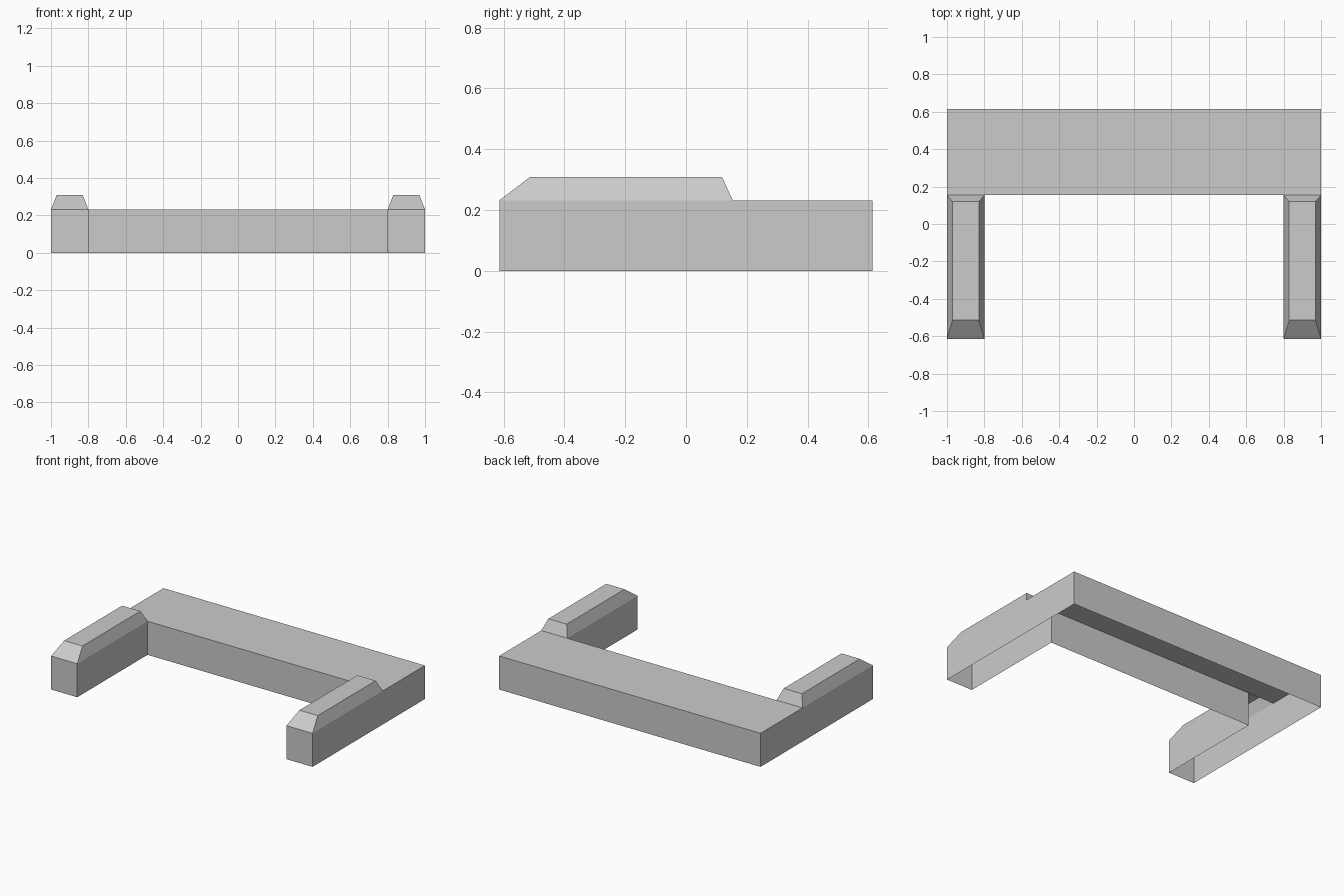
import bpy
import bmesh

cube = bpy.data.objects.get("Cube")
if cube:
    bpy.data.objects.remove(cube, do_unlink=True)

# Main dimensions
BACK, JOIN, FRONT = 0.614, 0.154, -0.614
OUTER, INNER = 1.0, 0.8
SHOULDER, CREST = 0.232, 0.308

grey = bpy.data.materials.new("plain_grey")
grey.use_nodes = True
colour = (0.6, 0.6, 0.6, 1)
grey.diffuse_color = colour
grey.node_tree.nodes["Principled BSDF"].inputs["Base Color"].default_value = colour


def open_shell(name, rings, is_opening):
    """Loft stacked outlines into a shell, open below and at chosen walls."""
    bm = bmesh.new()
    loops = [[bm.verts.new((x, y, z)) for x, y in outline] for outline, z in rings]
    for low, high in zip(loops, loops[1:]):
        for i in range(len(low)):
            j = (i + 1) % len(low)
            bm.faces.new((low[i], low[j], high[j], high[i]))
    bm.faces.new(loops[-1])
    openings = [f for f in bm.faces if is_opening(f.calc_center_median())]
    bmesh.ops.delete(bm, geom=openings, context='FACES')
    mesh = bpy.data.meshes.new(name)
    bm.to_mesh(mesh)
    bm.free()
    mesh.materials.append(grey)
    obj = bpy.data.objects.new(name, mesh)
    bpy.context.collection.objects.link(obj)
    return obj


def rectangle(x0, x1, y0, y1):
    return [(x0, y0), (x1, y0), (x1, y1), (x0, y1)]


# Crossbar: hollow underneath, its front wall open where the arms join
bar = [(-OUTER, JOIN), (-INNER, JOIN), (INNER, JOIN), (OUTER, JOIN),
       (OUTER, BACK), (-OUTER, BACK)]
open_shell("crossbar", [(bar, 0), (bar, SHOULDER)],
           lambda c: abs(c.y - JOIN) < 0.001 and abs(c.x) > INNER)

# Arms: hollow, with a bevelled crest, open into the crossbar
base = rectangle(INNER, OUTER, FRONT, JOIN)
crest = rectangle(INNER + 0.03, OUTER - 0.03, FRONT + 0.1, JOIN - 0.035)
arms = open_shell("side_arms", [(base, 0), (base, SHOULDER), (crest, CREST)],
                  lambda c: abs(c.y - JOIN) < 0.001)
mirror = arms.modifiers.new("mirror", 'MIRROR')
mirror.use_axis[0] = True
